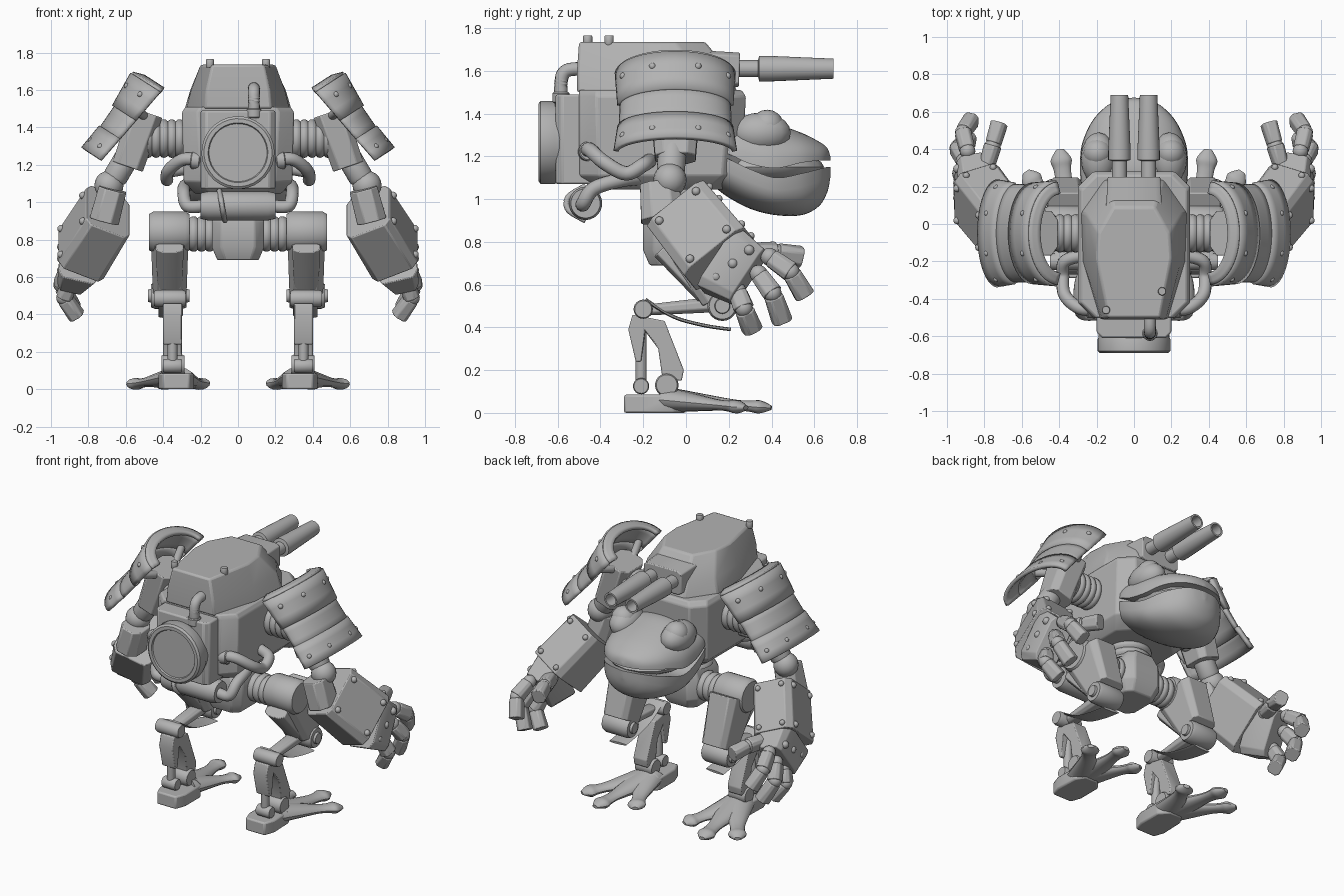
import bpy, bmesh, math
from mathutils import Vector as V, Matrix

cube = bpy.data.objects.get("Cube")
if cube:
    bpy.data.objects.remove(cube)

metal = bpy.data.materials.new("grey_metal")
metal.use_nodes = True
GREY = (0.45, 0.45, 0.45, 1)
metal.diffuse_color = GREY
metal.node_tree.nodes["Principled BSDF"].inputs["Base Color"].default_value = GREY


# ---- helpers ----
def finish(name, bm, pair=False, thick=0, bevel=0):
    """Turn a bmesh into one object, or a left and right mirrored pair."""
    bmesh.ops.recalc_face_normals(bm, faces=bm.faces)
    for side in (("left_", "right_") if pair else ("",)):
        if side == "right_":
            bmesh.ops.scale(bm, vec=(-1, 1, 1), verts=bm.verts)
            bmesh.ops.reverse_faces(bm, faces=bm.faces)
        me = bpy.data.meshes.new(side + name)
        bm.to_mesh(me)
        me.materials.append(metal)
        me.shade_smooth()
        me.set_sharp_from_angle(angle=math.radians(35))
        ob = bpy.data.objects.new(side + name, me)
        bpy.context.collection.objects.link(ob)
        if thick:
            mod = ob.modifiers.new("thickness", "SOLIDIFY")
            mod.thickness, mod.offset = thick, 0
        if bevel:
            mod = ob.modifiers.new("soft_edges", "BEVEL")
            mod.width, mod.segments = bevel, 2
    bm.free()


def loft(name, rings, pair=False, caps=True, closed=True, **kw):
    bm = bmesh.new()
    rows = [[bm.verts.new(p) for p in r] for r in rings]
    n = len(rows[0])
    for a, b in zip(rows, rows[1:]):
        for i in range(n if closed else n - 1):
            j = (i + 1) % n
            bm.faces.new((a[i], a[j], b[j], b[i]))
    if caps:
        bm.faces.new(rows[0])
        bm.faces.new(rows[-1])
    finish(name, bm, pair, **kw)


def smooth_path(pts, n=6):
    """Catmull-Rom interpolation of tuples of any length."""
    p = [pts[0]] + list(pts) + [pts[-1]]
    out = []
    for a, b, c, d in zip(p, p[1:], p[2:], p[3:]):
        for k in range(n):
            t = k / n
            out.append(tuple(q + 0.5 * t * (r - o + t * (2 * o - 5 * q + 4 * r - s + t * (3 * (q - r) + s - o)))
                             for o, q, r, s in zip(a, b, c, d)))
    return out + [tuple(pts[-1])]


def frame(d, ref):
    d = d.normalized()
    w = (ref - d * ref.dot(d)).normalized()
    return w, d.cross(w)


def lathe(name, a, b, prof, pair=False, seg=24):
    """Turn a profile of (fraction, radius) around the line a-b."""
    a, b = V(a), V(b)
    w, h = frame(b - a, V((0.31, 0.2, 0.93)))
    angles = [i * math.tau / seg for i in range(seg)]
    loft(name, [[a.lerp(b, t) + (w * math.cos(g) + h * math.sin(g)) * r for g in angles] for t, r in prof], pair)


def cyl(name, a, b, r, pair=False, edge=0.1):
    lathe(name, a, b, [(0, r * 0.88), (edge, r), (1 - edge, r), (1, r * 0.88)], pair)


def bellows(name, a, b, r, folds, pair=False):
    n = folds * 4
    lathe(name, a, b, [(i / n, r * (1, 0.98, 0.9, 0.98)[i % 4]) for i in range(n + 1)], pair)


def prism(name, a, b, size0, size1, ref, pair=True, cham=0.25, bevel=0.006):
    """Chamfered box along a-b; sizes are (width, thickness) at each end."""
    a, b = V(a), V(b)
    w, h = frame(b - a, V(ref))
    k = 1 - 2 * cham
    corners = [(1, k), (k, 1), (-k, 1), (-1, k), (-1, -k), (-k, -1), (k, -1), (1, -k)]
    loft(name, [[p + w * (x * s[0] / 2) + h * (y * s[1] / 2) for x, y in corners]
                for p, s in ((a, size0), (b, size1))], pair, bevel=bevel)


def tube(name, pts, radii, pair=False, flat=1.0, n=6):
    """Round limb or pipe along a smooth path; radii may be one number."""
    if not isinstance(radii, (list, tuple)):
        radii = [radii] * len(pts)
    path = smooth_path([tuple(p) + (r,) for p, r in zip(pts, radii)], n)
    rings = []
    for i, p in enumerate(path):
        d = V(path[min(i + 1, len(path) - 1)][:3]) - V(path[max(i - 1, 0)][:3])
        w, h = frame(d, V((0.05, 0.1, 1)))
        rings.append([V(p[:3]) + (w * math.sin(g) * flat + h * math.cos(g)) * p[3]
                      for g in (k * math.tau / 14 for k in range(14))])
    loft(name, rings, pair)


def balls(name, centres, r, pair=False, scale=(1, 1, 1)):
    bm = bmesh.new()
    for c in centres:
        bmesh.ops.create_uvsphere(bm, u_segments=16, v_segments=10, radius=r,
                                  matrix=Matrix.Translation(c) @ Matrix.Diagonal((*scale, 1)))
    finish(name, bm, pair)


def plan(half, z):
    """Symmetric plan outline from its right half."""
    return [V((x, y, z)) for x, y in half] + [V((-x, y, z)) for x, y in reversed(half)]


def octo(x, y0, y1, c, z):
    return plan([(x - c, y0), (x, y0 + c), (x, y1 - c), (x - c, y1)], z)


# ---- hull, turret, guns ----
loft("hull", [octo(0.23, -0.44, 0.18, 0.08, 1.045), octo(0.29, -0.5, 0.26, 0.09, 1.11),
              octo(0.3, -0.5, 0.28, 0.08, 1.48), octo(0.28, -0.5, 0.26, 0.08, 1.51)], bevel=0.008)
loft("tank_mount", [octo(0.2, -0.61, -0.4, 0.03, z) for z in (1.07, 1.49)], bevel=0.01)
loft("turret", [plan([(0.18, -0.51), (0.275, -0.2), (0.285, 0.06), (0.16, 0.24)], 1.5),
                plan([(0.17, -0.51), (0.25, -0.2), (0.255, 0.05), (0.14, 0.2)], 1.6),
                plan([(0.14, -0.5), (0.2, -0.18), (0.19, -0.05), (0.11, 0.09)], 1.735)], bevel=0.012)
prism("gun_mantlet", (0, 0.08, 1.61), (0, 0.25, 1.605), (0.17, 0.3), (0.16, 0.28), (0, 0, 1), False, 0.1)
lathe("gun_barrel", (0.078, 0.22, 1.61), (0.078, 0.69, 1.61),
      [(0, 0.04), (0.25, 0.04), (0.26, 0.06), (0.36, 0.06), (1, 0.047), (1, 0.036), (0.8, 0.034)], True)
for i, (x, y) in enumerate(((0.15, -0.36), (-0.15, -0.46))):
    cyl("turret_bolt_%d" % i, (x, y, 1.72), (x, y, 1.765), 0.022)
lathe("rear_tank", (0, -0.48, 1.265), (0, -0.69, 1.265),
      [(0, 0.19), (0.6, 0.19), (0.65, 0.195), (0.95, 0.195), (1, 0.182), (1, 0.16), (0.96, 0.155)], seg=32)

# ---- pipes and lower rear drum ----
tube("exhaust_pipe", [(0.085, -0.58, 1.42), (0.085, -0.585, 1.54), (0.085, -0.56, 1.6), (0.085, -0.47, 1.61)], 0.032)
cyl("exhaust_collar", (0.085, -0.585, 1.45), (0.085, -0.585, 1.5), 0.04)
cyl("rear_drum", (-0.2, -0.47, 0.98), (0.2, -0.47, 0.98), 0.078)
tube("drum_strap", [(-0.1, -0.47, 1.06), (-0.09, -0.55, 1.01), (-0.08, -0.55, 0.95), (-0.07, -0.47, 0.9)], 0.014)
tube("side_pipe", [(0.18, -0.46, 1.22), (0.29, -0.45, 1.23), (0.37, -0.38, 1.17), (0.38, -0.28, 1.12),
                   (0.37, -0.2, 1.16), (0.28, -0.17, 1.18)], 0.034, True)
tube("drum_pipe", [(0.18, -0.48, 0.98), (0.27, -0.48, 0.98), (0.29, -0.43, 1.05), (0.28, -0.3, 1.09), (0.22, -0.2, 1.1)], 0.034, True)
cyl("pipe_collar", (0.2, -0.46, 1.22), (0.25, -0.455, 1.225), 0.046, True)

# ---- head: stations are (y, half width, crown, lip) ----
ARC = [i * math.pi / 20 for i in range(21)]


def dome(name, stations, fullness):
    loft(name, [[V((w * math.cos(g), y, lip + (crown - lip) * math.sin(g) ** fullness)) for g in ARC]
                for y, w, crown, lip in smooth_path(stations)])


dome("upper_head", [(0.1, 0.24, 1.3, 1.23), (0.2, 0.28, 1.355, 1.21), (0.3, 0.288, 1.375, 1.165), (0.42, 0.28, 1.35, 1.145),
                    (0.54, 0.23, 1.31, 1.17), (0.62, 0.16, 1.27, 1.18), (0.66, 0.09, 1.24, 1.18), (0.675, 0.01, 1.2, 1.18)], 0.8)
dome("lower_jaw", [(0.1, 0.24, 1.09, 1.21), (0.18, 0.275, 1.02, 1.195), (0.3, 0.288, 0.955, 1.14), (0.42, 0.278, 0.925, 1.1),
                   (0.54, 0.23, 0.925, 1.12), (0.62, 0.16, 0.965, 1.14), (0.66, 0.09, 1.03, 1.15), (0.675, 0.01, 1.1, 1.15)], 0.6)
balls("mouth_lining", [(0, 0.36, 1.15)], 0.26, scale=(0.98, 1.1, 0.3))
balls("eye", [(0.195, 0.38, 1.34)], 0.078, True)
balls("eye_lid", [(0.19, 0.35, 1.31)], 0.1, True, (0.95, 1.4, 0.95))
prism("neck", (0, 0.1, 1.24), (0, 0.26, 1.22), (0.3, 0.4), (0.26, 0.34), (0, 0, 1), False)

# ---- pelvis ----
loft("pelvis", [octo(0.11, -0.17, 0.08, 0.04, 0.69), octo(0.14, -0.2, 0.12, 0.05, 0.76),
                octo(0.14, -0.2, 0.12, 0.05, 0.9), octo(0.1, -0.17, 0.1, 0.04, 0.97)], bevel=0.008)
bellows("waist", (0, -0.05, 0.94), (0, -0.05, 1.08), 0.14, 3)
bellows("hip_bellows", (0.11, -0.01, 0.83), (0.28, -0.01, 0.83), 0.095, 4, True)

# ---- legs ----
FWD = (0, 1, 0)
cyl("hip_joint", (0.26, -0.01, 0.84), (0.475, -0.01, 0.84), 0.11, True)
prism("thigh", (0.365, 0.03, 0.83), (0.365, 0.165, 0.54), (0.3, 0.2), (0.19, 0.18), FWD, cham=0.15)
prism("thigh_guard", (0.365, -0.12, 0.76), (0.365, 0.08, 0.54), (0.08, 0.15), (0.06, 0.13), FWD)
cyl("knee", (0.275, 0.17, 0.5), (0.465, 0.17, 0.5), 0.07, True)
cyl("knee_hub", (0.26, 0.17, 0.5), (0.48, 0.17, 0.5), 0.038, True)
prism("lower_strut", (0.36, 0.17, 0.51), (0.36, -0.2, 0.48), (0.075, 0.1), (0.05, 0.08), (0, 0, 1))
tube("strut_spring", [(0.36, -0.19, 0.53), (0.36, -0.06, 0.45), (0.36, 0.08, 0.41), (0.36, 0.21, 0.39)], 0.065, True, 0.12)
cyl("hock", (0.28, -0.2, 0.485), (0.45, -0.2, 0.485), 0.045, True)
SHIN = [(-0.27, 0.39), (-0.25, 0.46), (-0.1, 0.43), (-0.01, 0.2), (-0.02, 0.15), (-0.11, 0.16), (-0.13, 0.3), (-0.19, 0.38), (-0.21, 0.24), (-0.235, 0.24)]
loft("shin", [[V((x, y, z)) for y, z in SHIN] for x in (0.3, 0.4)], True, bevel=0.006)
cyl("shin_rod", (0.35, -0.21, 0.48), (0.35, -0.21, 0.11), 0.026, True)
cyl("ankle", (0.285, -0.09, 0.13), (0.41, -0.09, 0.13), 0.055, True)
cyl("heel_joint", (0.3, -0.21, 0.125), (0.4, -0.21, 0.125), 0.038, True)
HEEL = [(0.26, -0.29), (0.4, -0.29), (0.425, -0.22), (0.42, -0.06), (0.38, 0), (0.29, 0), (0.235, -0.06), (0.235, -0.22)]
loft("heel", [[V((x, y, z)) for x, y in HEEL] for z in (0, 0.085)], True, bevel=0.01)
for toe, x, y in (("outer", 0.55, 0.24), ("middle", 0.39, 0.345), ("inner", 0.2, 0.24)):
    root, tip = V((0.335, -0.07, 0.06)), V((x, y, 0.028))
    pts = [root, root.lerp(tip, 0.35), root.lerp(tip, 0.7), root.lerp(tip, 0.88), tip, root.lerp(tip, 1.13)]
    tube(toe + "_toe", pts, [0.105, 0.075, 0.047, 0.047, 0.056, 0.02], True, 0.55, 5)

# ---- shoulders ----
bellows("shoulder_bellows", (0.27, -0.05, 1.34), (0.48, -0.05, 1.34), 0.103, 5, True)
prism("shoulder_block", (0.49, -0.05, 1.48), (0.59, -0.05, 1.19), (0.24, 0.18), (0.19, 0.17), FWD, cham=0.2)
DOWN, OUT, APEX = V((0.54, 0, -0.84)), V((0.84, 0, 0.54)), V((0.555, -0.05, 1.68))


def pad(t, g, grow=0.0):
    depth = 0.175 - 0.15 * t
    return APEX + DOWN * t + OUT * ((depth + grow) * math.cos(g) - depth) + V((0, 1, 0)) * ((0.26 + grow) * math.sin(g))


ARCS = [math.radians(-88 + i * 8) for i in range(23)]
for band, t0, t1, g0, g1 in (("upper", 0, 0.2, 0.012, 0.0), ("middle", 0.17, 0.36, -0.012, -0.006), ("lower", 0.33, 0.48, 0.0, 0.018),
                             ("rim", 0.0, -0.02, 0.012, -0.05)):
    loft("pad_%s_band" % band, [[pad(t0 + (t1 - t0) * k / 3, g, g0 + (g1 - g0) * k / 3) for g in ARCS] for k in range(4)],
         True, False, False, thick=0.024)
balls("pad_rivets", [pad(t, g, 0.014) for t in (0.07, 0.42) for g in (-1.1, -0.4, 0.4, 1.1)], 0.016, True)
for i, g in enumerate((-1.2, 1.2)):
    cyl("pad_bracket_%d" % i, (0.5, -0.05 + 0.08 * g, 1.46), pad(0.15, g), 0.024, True)

# ---- arms ----
cyl("upper_arm", (0.57, -0.06, 1.28), (0.665, -0.072, 1.12), 0.066, True)
balls("elbow", [(0.69, -0.075, 1.09)], 0.078, True)
prism("elbow_fork", (0.67, -0.125, 1.07), (0.715, -0.11, 0.9), (0.18, 0.15), (0.2, 0.16), FWD)
A, B, C = V((0.695, -0.025, 0.95)), V((0.84, 0.16, 0.72)), V((0.885, 0.295, 0.635))
ACROSS = V((0, 0.75, 0.6))
prism("forearm", A, B, (0.34, 0.26), (0.36, 0.27), ACROSS, cham=0.12)
prism("hand", B, C, (0.34, 0.23), (0.29, 0.15), ACROSS, cham=0.13)
w, h = frame(B - A, ACROSS)
h = h if h.x > 0 else -h
balls("forearm_rivets", [A.lerp(B, t) + w * s + h * (0.13 + 0.005 * t) for t in (0.12, 0.9) for s in (-0.11, 0.11)], 0.02, True)
balls("forearm_edge_rivets", [A.lerp(B, t) + w * (0.17 + 0.01 * t) + h * s for t in (0.12, 0.9) for s in (-0.08, 0.08)], 0.018, True)
balls("hand_rivets", [B.lerp(C, 0.6) + w * s + h * 0.085 for s in (-0.1, 0, 0.1)], 0.024, True)


def finger(name, *joints):
    for i, (a, b) in enumerate(zip(joints, joints[1:])):
        prism("%s_%d" % (name, i), V(a).lerp(V(b), 0.1), b, (0.085, 0.08), (0.095, 0.085), ACROSS, cham=0.22)
        balls("%s_joint_%d" % (name, i), [a], 0.042, True)


finger("first_finger", (0.89, 0.39, 0.73), (0.915, 0.49, 0.66), (0.87, 0.555, 0.55))
finger("second_finger", (0.91, 0.34, 0.65), (0.945, 0.405, 0.56), (0.88, 0.45, 0.43))
finger("third_finger", (0.9, 0.24, 0.57), (0.93, 0.27, 0.49), (0.86, 0.31, 0.39))
finger("thumb", (0.79, 0.3, 0.75), (0.755, 0.42, 0.75), (0.72, 0.54, 0.73))
